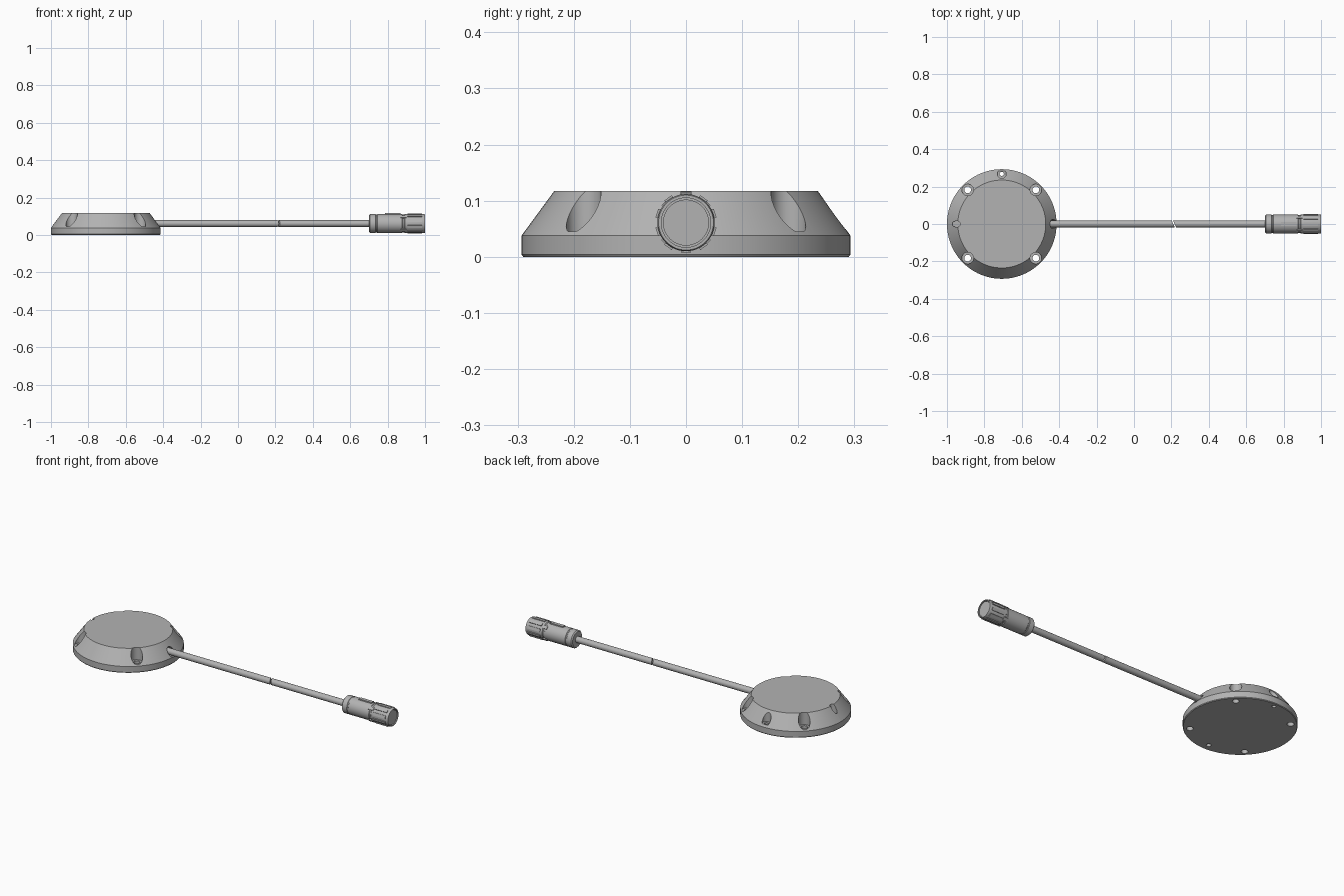
import bpy, bmesh
from math import sin, cos, pi, radians
from mathutils import Matrix, Vector

if "Cube" in bpy.data.objects:
    bpy.data.objects.remove(bpy.data.objects["Cube"])

grey = bpy.data.materials.new("neutral grey")
grey.use_nodes = True
grey.diffuse_color = (0.45, 0.45, 0.45, 1)
grey.node_tree.nodes["Principled BSDF"].inputs["Base Color"].default_value = (0.45, 0.45, 0.45, 1)

AXIS_Z = 0.061
HUB = Vector((-0.707, 0, 0))
ALONG_X = Matrix.Translation((0, 0, AXIS_Z)) @ Matrix.Rotation(pi / 2, 4, 'Y')


def finish(name, bm):
    bmesh.ops.recalc_face_normals(bm, faces=bm.faces)
    mesh = bpy.data.meshes.new(name)
    bm.to_mesh(mesh)
    bm.free()
    mesh.materials.append(grey)
    obj = bpy.data.objects.new(name, mesh)
    bpy.context.collection.objects.link(obj)
    return obj


def lathe(name, profile, matrix, sides=48, stretch=1.0):
    """Closed solid turned from (radius, height) points, ends capped."""
    bm = bmesh.new()
    rings = []
    for r, h in profile:
        rings.append([bm.verts.new((stretch * r * cos(2 * pi * i / sides),
                                    r * sin(2 * pi * i / sides), h)) for i in range(sides)])
    for a, b in zip(rings, rings[1:]):
        for i in range(sides):
            j = (i + 1) % sides
            bm.faces.new((a[i], a[j], b[j], b[i]))
    bm.faces.new(rings[0])
    bm.faces.new(rings[-1])
    bmesh.ops.transform(bm, matrix=matrix, verts=bm.verts)
    return finish(name, bm)


def smooth(obj):
    obj.data.shade_smooth()
    obj.data.set_sharp_from_angle(angle=radians(30))


def cut(target, cutter):
    mod = target.modifiers.new("cut", 'BOOLEAN')
    mod.operation = 'DIFFERENCE'
    mod.solver = 'EXACT'
    mod.object = cutter
    cutter.hide_render = True
    bpy.context.view_layer.update()
    deps = bpy.context.evaluated_depsgraph_get()
    result = bpy.data.meshes.new_from_object(target.evaluated_get(deps))
    target.modifiers.clear()
    target.data = result
    bpy.data.objects.remove(cutter)


def at_hub(radius, degrees):
    a = radians(degrees)
    return Matrix.Translation(HUB + Vector((radius * cos(a), radius * sin(a), 0)))


# Round housing with sloped shoulder
housing = lathe("housing", [(0.290, 0), (0.293, 0.004), (0.293, 0.038), (0.235, 0.117)],
                Matrix.Translation(HUB), 96)

# Four counterbored mounting holes
for angle in (45, 135, 225, 315):
    cut(housing, lathe("bore_cutter", [(0.018, -0.1), (0.018, 0.045), (0.031, 0.045), (0.031, 0.2)],
                       at_hub(0.258, angle), 32))

# Small vent bore at the back, blind hole below the front, slot on the far side
cut(housing, lathe("vent_cutter", [(0.011, -0.1), (0.011, 0.05), (0.024, 0.05), (0.024, 0.2)],
                   at_hub(0.268, 90), 32))
cut(housing, lathe("blind_cutter", [(0.013, -0.1), (0.013, 0.03)], at_hub(0.25, 270), 24))
cut(housing, lathe("slot_cutter", [(0.016, 0.062), (0.016, 0.2)], at_hub(0.243, 180), 24, 1.35))

# Recess where the cable enters
cut(housing, lathe("entry_cutter", [(0.025, -0.457), (0.025, -0.3)], ALONG_X, 32))
smooth(housing)


# Cable in two lengths with a slanted break between them
def cable(name, x0, x1, slanted_end):
    obj = lathe(name, [(0.018, x0), (0.018, x1)], ALONG_X, 32)
    for v in obj.data.vertices:
        if abs(v.co.x - slanted_end) < 0.001:
            v.co.x -= 0.45 * v.co.y
    smooth(obj)


cable("cable_inner", -0.48, 0.210, 0.210)
cable("cable_outer", 0.217, 0.71, 0.217)

# Connector body with a groove and a waist
body = lathe("connector_body", [
    (0.044, 0.70), (0.050, 0.706), (0.050, 0.735), (0.048, 0.737), (0.048, 0.743),
    (0.050, 0.745), (0.050, 0.877), (0.047, 0.880), (0.047, 0.890)], ALONG_X)
smooth(body)

# Locking collar with a hollow rim
collar = lathe("locking_collar", [
    (0.047, 0.888), (0.051, 0.892), (0.051, 0.994), (0.049, 1.0), (0.044, 1.0),
    (0.044, 0.990), (0.041, 0.990), (0.041, 0.996)], ALONG_X)
smooth(collar)


def ribs(name, count, x0, x1, r0, r1, width, start=0.0):
    """Raised bars spaced around the connector axis."""
    bm = bmesh.new()
    for i in range(count):
        m = (Matrix.Translation((0, 0, AXIS_Z)) @ Matrix.Rotation(start + 2 * pi * i / count, 4, 'X')
             @ Matrix.Translation(((x0 + x1) / 2, 0, (r0 + r1) / 2))
             @ Matrix.Diagonal((x1 - x0, width, r1 - r0, 1)))
        bmesh.ops.create_cube(bm, size=1, matrix=m)
    finish(name, bm)


# Grip bars on the collar, latch tabs over the waist, key rib on top
ribs("collar_grips", 10, 0.905, 0.985, 0.046, 0.0545, 0.016)
ribs("latch_tabs", 4, 0.868, 0.900, 0.044, 0.053, 0.018, pi / 4)
ribs("key_rib", 1, 0.785, 0.868, 0.045, 0.0555, 0.020)
